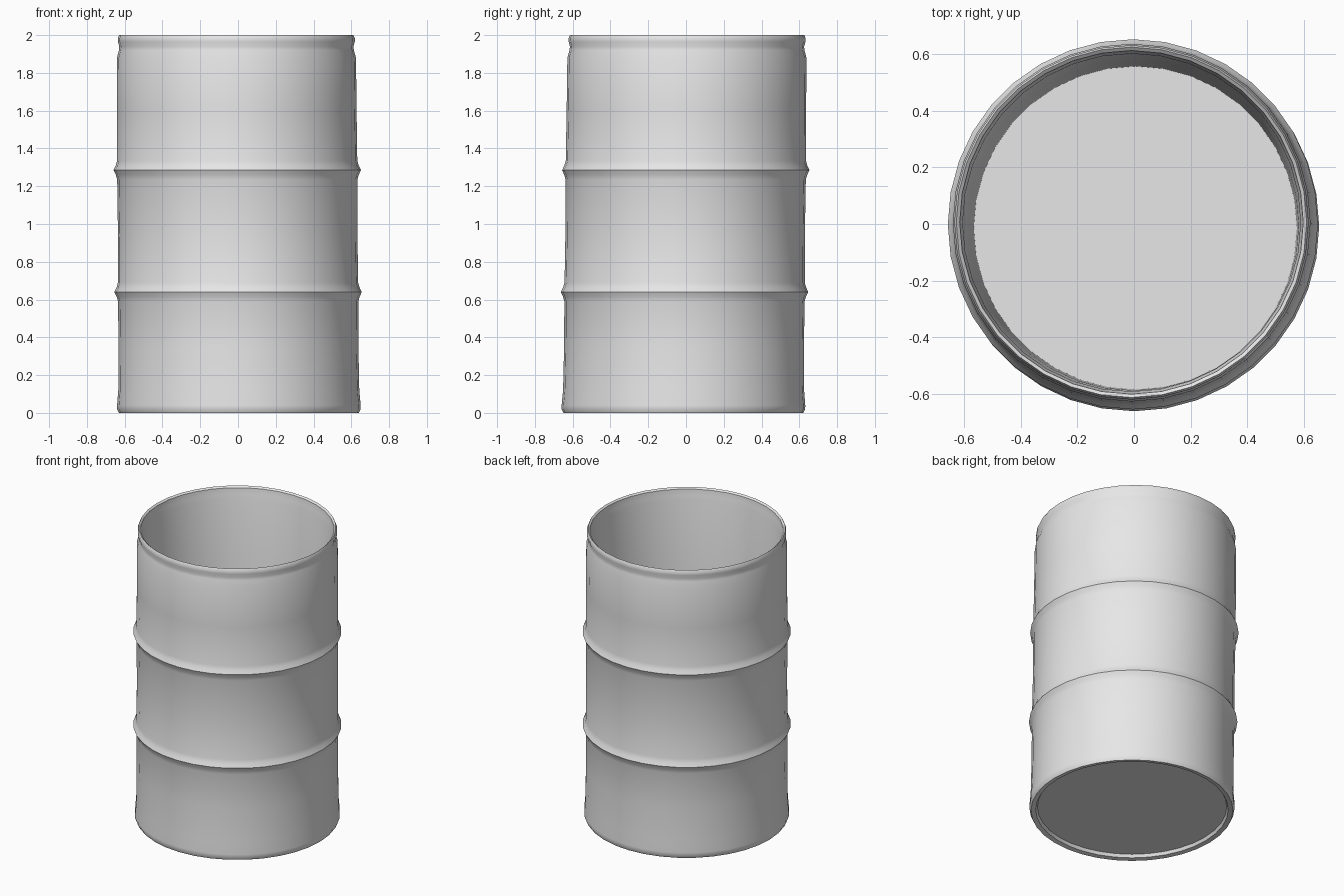
import bpy, bmesh
from math import cos, sin, pi, radians

SIDES = 36

if "Cube" in bpy.data.objects:
    bpy.data.objects.remove(bpy.data.objects["Cube"], do_unlink=True)

steel = bpy.data.materials.new("grey steel")
steel.use_nodes = True
grey = (0.8, 0.8, 0.8, 1)
steel.diffuse_color = grey
steel.node_tree.nodes["Principled BSDF"].inputs["Base Color"].default_value = grey


def lathe(name, profile, cap_start=False, cap_end=False):
    """Spin (radius, height) points about z, leaning slightly with height."""
    bm = bmesh.new()
    rings = []
    for r, z in profile:
        dx, dy = 0.005 - 0.007 * z, -0.014 + 0.01 * z
        rings.append([bm.verts.new((r * cos(2 * pi * i / SIDES) + dx,
                                    r * sin(2 * pi * i / SIDES) + dy, z))
                      for i in range(SIDES)])
    for low, high in zip(rings, rings[1:]):
        for i in range(SIDES):
            j = (i + 1) % SIDES
            bm.faces.new((low[i], low[j], high[j], high[i]))
    if cap_start:
        bm.faces.new(rings[0][::-1])
    if cap_end:
        bm.faces.new(rings[-1])
    mesh = bpy.data.meshes.new(name)
    bm.to_mesh(mesh)
    bm.free()
    obj = bpy.data.objects.new(name, mesh)
    bpy.context.collection.objects.link(obj)
    mesh.materials.append(steel)
    bpy.context.view_layer.objects.active = obj
    obj.select_set(True)
    bpy.ops.object.shade_smooth_by_angle(angle=radians(40))
    obj.select_set(False)
    return obj


def hoop(z):
    """Raised rolling hoop around the wall."""
    return [(0.636, z - 0.05), (0.643, z - 0.025), (0.655, z),
            (0.643, z + 0.025), (0.636, z + 0.05)]


# Outer wall with recessed underside, two hoops and a rolled top rim
outer = [(0.595, 0.025), (0.605, 0.005), (0.635, 0.0), (0.645, 0.02),
         (0.645, 0.04), (0.638, 0.12), (0.635, 0.35)]
outer += hoop(0.64) + [(0.634, 0.95)] + hoop(1.285)
outer += [(0.634, 1.6), (0.633, 1.88), (0.622, 1.92), (0.62, 1.94),
          (0.627, 1.965), (0.627, 1.985), (0.62, 2.0), (0.608, 1.99)]
lathe("barrel_shell", outer, cap_start=True)

# Tapered inner wall closing on the floor
inner = [(0.608, 1.99), (0.605, 1.95), (0.598, 1.92), (0.585, 1.0), (0.572, 0.05)]
lathe("barrel_lining", inner[::-1], cap_start=True)
lining = bpy.data.objects["barrel_lining"].data
lining.flip_normals()
